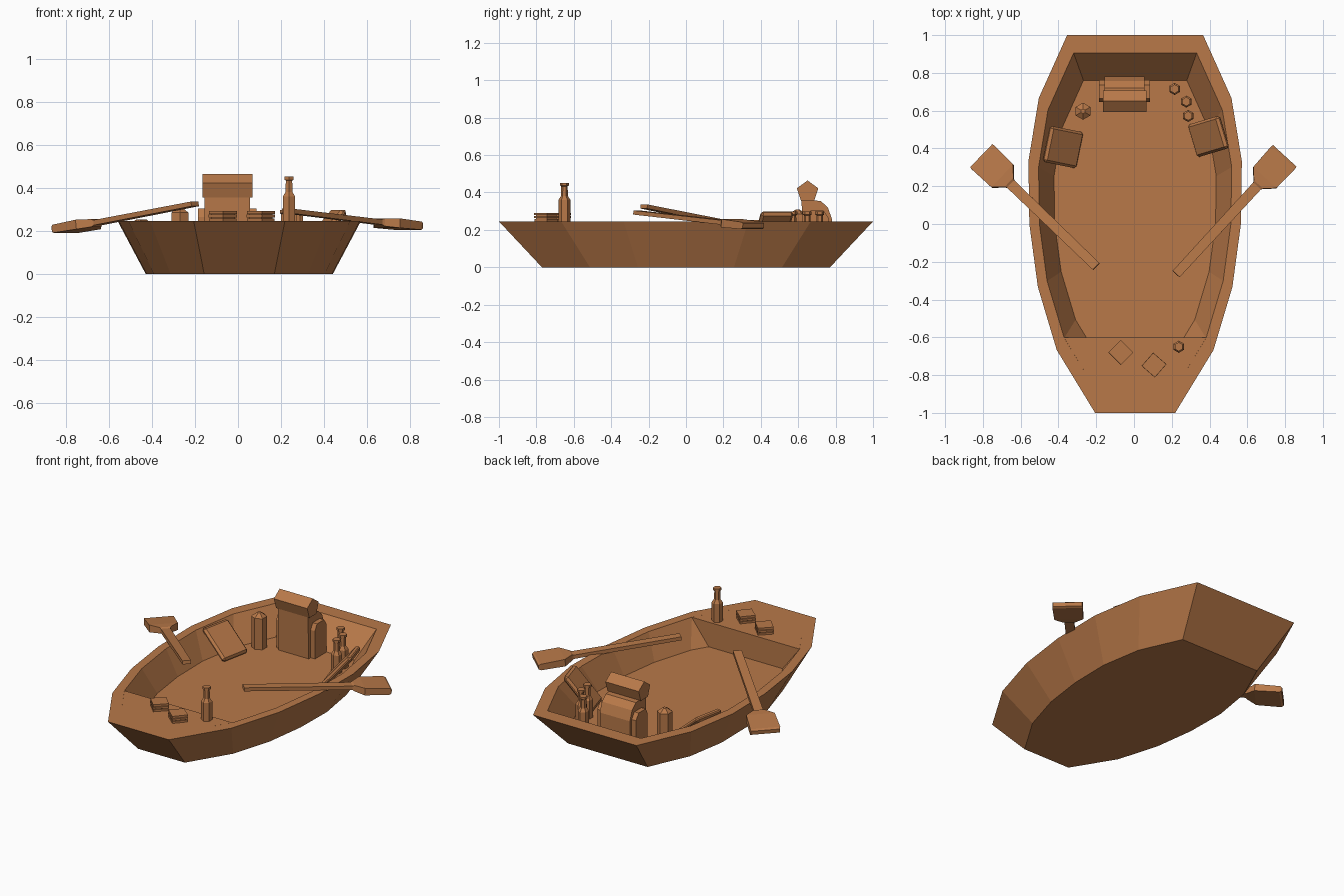
import bpy, bmesh, math
from mathutils import Vector, Matrix

if "Cube" in bpy.data.objects:
    bpy.data.objects.remove(bpy.data.objects["Cube"])

wood = bpy.data.materials.new("warm brown")
wood.diffuse_color = (0.48, 0.19, 0.066, 1)
wood.use_nodes = True
wood.node_tree.nodes["Principled BSDF"].inputs["Base Color"].default_value = wood.diffuse_color

RIM, FLOOR, CX = 0.245, 0.09, 0.006


def finish(bm, name):
    bmesh.ops.recalc_face_normals(bm, faces=bm.faces)
    mesh = bpy.data.meshes.new(name)
    bm.to_mesh(mesh)
    bm.free()
    mesh.materials.append(wood)
    ob = bpy.data.objects.new(name, mesh)
    bpy.context.collection.objects.link(ob)
    return ob


def loft(name, rings):
    """Skin a list of closed rings and cap both ends."""
    bm = bmesh.new()
    vr = [[bm.verts.new(p) for p in r] for r in rings]
    n = len(vr[0])
    for a, b in zip(vr, vr[1:]):
        for i in range(n):
            bm.faces.new((a[i], a[(i + 1) % n], b[(i + 1) % n], b[i]))
    bm.faces.new(vr[0])
    bm.faces.new(vr[-1])
    return finish(bm, name)


def extrude_x(name, profile, x0, x1):
    return loft(name, [[(x, y, z) for y, z in profile] for x in (x0, x1)])


def turned(name, x, y, z, profile, sides=6):
    """Low-sided turned solid from (radius, height) pairs."""
    ang = [2 * math.pi * (i + 0.5) / sides for i in range(sides)]
    return loft(name, [[(x + r * math.cos(a), y + r * math.sin(a), z + h) for a in ang]
                       for r, h in profile])


def box(name, centre, u, v, size, bevel=0):
    """Box with its length along u, width along v."""
    u, v = Vector(u).normalized(), Vector(v).normalized()
    basis = Matrix((u, v, u.cross(v))).transposed().to_4x4()
    bm = bmesh.new()
    bmesh.ops.create_cube(bm, size=1, matrix=Matrix.Translation(centre) @ basis
                          @ Matrix.Diagonal((*size, 1)))
    if bevel:
        bmesh.ops.bevel(bm, geom=bm.edges[:], offset=bevel, segments=1, affect='EDGES')
    return finish(bm, name)


# hull: one outline scaled into outer bottom, rim, inner rim and floor
half = [(0.36, 1), (0.51, 0.667), (0.565, 0.333), (0.56, 0), (0.515, -0.333),
        (0.415, -0.667), (0.212, -1)]
outline = half + [(-x, y) for x, y in reversed(half)]
loft("hull", [[(CX + x * s, y * s, z) for x, y in outline]
              for s, z in ((0.77, 0), (1, RIM), (0.905, RIM), (0.76, FLOOR))])

# bow deck filling the front of the inner space
top = [(0.376, -0.602), (0.192, -0.905)]
low = [(0.26, -0.602), (0.161, -0.76)]
loft("bow_deck", [[(CX + x, y, z) for x, y in pts + [(-x, y) for x, y in reversed(pts)]]
                  for pts, z in ((low, FLOOR), (top, RIM))])


# oars: handle end to blade end, widening into a thick blade
def oar(name, a, b):
    a, b = Vector(a), Vector(b)
    u = (b - a).normalized()
    v = u.cross((0, 0, 1)).normalized()
    n = v.cross(u)
    rings = []
    for s, w, t in ((0, 0.05, 0.022), (0.635, 0.055, 0.024), (0.645, 0.066, 0.036),
                    (0.695, 0.166, 0.044), (0.84, 0.174, 0.038), (0.852, 0.168, 0.024)):
        p = a + u * s
        rings.append([p + v * w / 2 * i + n * t / 2 * j
                      for i, j in ((-1, -1), (1, -1), (1, 1), (-1, 1))])
    loft(name, rings)


oar("left_oar", (-0.2, -0.225, 0.325), (-0.812, 0.365, 0.207))
oar("right_oar", (0.223, -0.265, 0.293), (0.802, 0.365, 0.222))

# cushions leaning on the side walls
for name, lo, hi, width in (
        ("left_cushion", (-0.29, 0.39, 0.10), (-0.462, 0.425, 0.248), 0.195),
        ("right_cushion", (0.315, 0.44, 0.10), (0.475, 0.488, 0.295), 0.18)):
    lo, hi = Vector(lo), Vector(hi)
    u = hi - lo
    box(name, (lo + hi) / 2, u, u.cross((0, 0, 1)), (u.length, width, 0.034), 0.013)

# backpack with bedroll and side pockets
extrude_x("backpack_body", [(0.625, FLOOR), (0.618, 0.36), (0.72, 0.355), (0.758, 0.32),
                            (0.78, 0.26), (0.78, FLOOR)], -0.155, 0.055)
extrude_x("bedroll", [(0.65 + 0.06 * math.cos(a), 0.404 + 0.06 * math.sin(a))
                      for a in (math.pi / 2 + i * math.tau / 5 for i in range(5))],
          -0.165, 0.067)
pocket = [(0.645, FLOOR), (0.645, 0.265), (0.665, 0.303), (0.735, 0.303),
          (0.762, 0.265), (0.762, FLOOR)]
extrude_x("left_pocket", pocket, -0.185, -0.15)
extrude_x("right_pocket", pocket, 0.05, 0.085)

# canister
turned("canister", -0.27, 0.597, FLOOR, [(0.045, 0), (0.045, 0.195), (0.012, 0.218)])

# bottles: one on the bow deck, three at the stern
bottle = [(0.032, 0), (0.032, 0.115), (0.019, 0.135), (0.017, 0.188), (0.024, 0.192),
          (0.024, 0.207)]
for i, (x, y, z) in enumerate(((0.237, -0.65, RIM), (0.215, 0.715, FLOOR),
                               (0.277, 0.648, FLOOR), (0.287, 0.572, FLOOR))):
    turned(f"bottle_{i + 1}", x, y, z, bottle)

# sandwiches: three slices with a narrower filling
for i, (x, y, deg) in enumerate(((-0.07, -0.68, 45), (0.106, -0.747, 49))):
    a = math.radians(deg)
    u, v = (math.cos(a), math.sin(a), 0), (-math.sin(a), math.cos(a), 0)
    box(f"filling_{i + 1}", (x, y, RIM + 0.022), u, v, (0.078, 0.078, 0.04))
    for k, w in enumerate((0.09, 0.094, 0.092)):
        box(f"slice_{i + 1}_{k + 1}", (x, y, RIM + 0.007 + 0.0165 * k), u, v,
            (w, w, 0.012))
